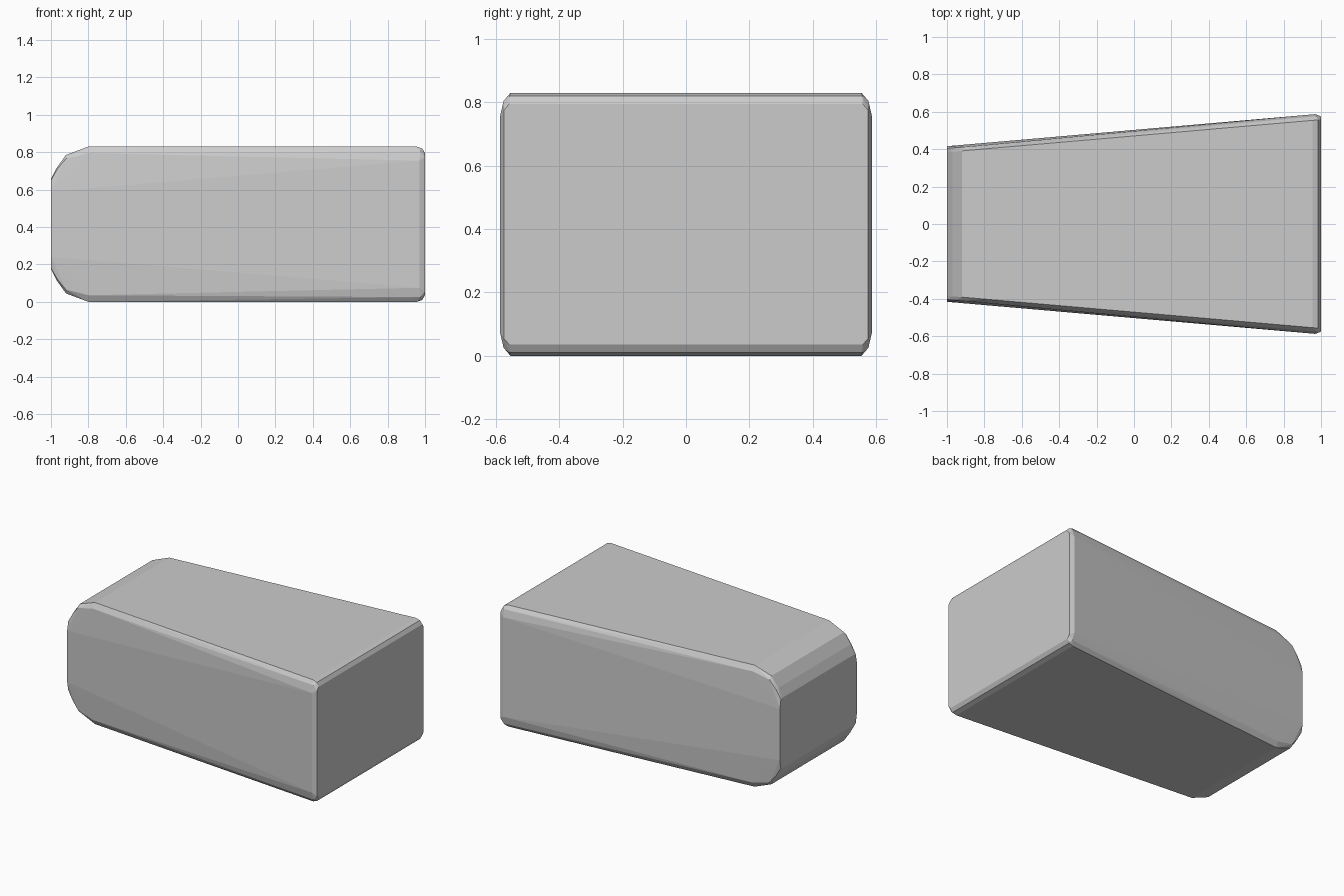
import bpy, bmesh, math

if "Cube" in bpy.data.objects:
    bpy.data.objects.remove(bpy.data.objects["Cube"])

H = 0.83  # overall height


def half_width(x):
    # Sides flare from the narrow rounded end to the wide square end
    return 0.503 + 0.087 * x


# Upper half of the side profile at three depths: (inset from the side, [(x, z), ...])
layers = [
    (0.000, [(-1.0, 0.59), (0.97, 0.755)]),
    (0.012, [(-1.0, 0.65), (-0.965, 0.71), (-0.92, 0.765), (-0.80, 0.795),
             (0.975, 0.805), (1.0, 0.775)]),
    (0.032, [(-1.0, 0.655), (-0.97, 0.715), (-0.92, 0.785), (-0.80, H),
             (0.955, H), (0.985, 0.82), (1.0, 0.795)]),
]

# Tapered body, mirrored top to bottom and side to side
bm = bmesh.new()
for inset, pts in layers:
    for x, z in pts:
        for s in (-1, 1):
            for zz in (z, H - z):
                y = half_width(x) - inset
                if x == 1.0:
                    y = min(y, 0.575)
                bm.verts.new((x, s * y, zz))

res = bmesh.ops.convex_hull(bm, input=bm.verts)
loose = [v for v in bm.verts if not v.link_faces]
bmesh.ops.delete(bm, geom=loose, context='VERTS')
bmesh.ops.dissolve_limit(bm, angle_limit=math.radians(1),
                         verts=bm.verts, edges=bm.edges)
bmesh.ops.recalc_face_normals(bm, faces=bm.faces)

mesh = bpy.data.meshes.new("tapered_block")
bm.to_mesh(mesh)
bm.free()
body = bpy.data.objects.new("tapered_block", mesh)
bpy.context.collection.objects.link(body)
